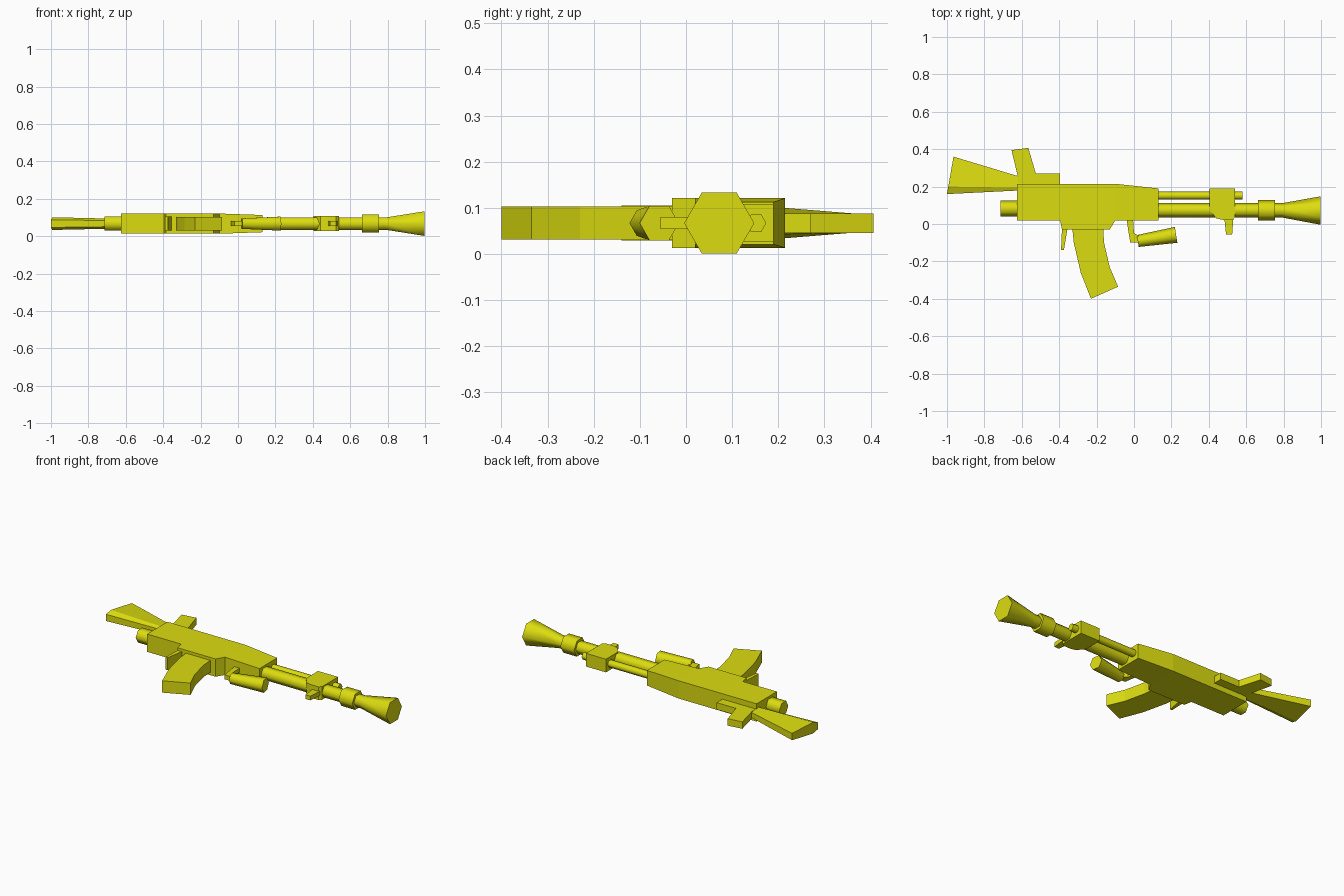
import bpy, bmesh, math
from mathutils import Vector

if "Cube" in bpy.data.objects:
    bpy.data.objects.remove(bpy.data.objects["Cube"])

ZC = 0.067  # height of the mid plane

yellow = bpy.data.materials.new("yellow")
yellow.diffuse_color = (0.72, 0.72, 0.005, 1)
yellow.use_nodes = True
yellow.node_tree.nodes["Principled BSDF"].inputs["Base Color"].default_value = yellow.diffuse_color


def finish(name, bm, smooth=False):
    bmesh.ops.recalc_face_normals(bm, faces=bm.faces)
    me = bpy.data.meshes.new(name)
    bm.to_mesh(me)
    bm.free()
    me.materials.append(yellow)
    ob = bpy.data.objects.new(name, me)
    bpy.context.collection.objects.link(ob)
    if smooth:
        bpy.ops.object.select_all(action='DESELECT')
        ob.select_set(True)
        bpy.context.view_layer.objects.active = ob
        bpy.ops.object.shade_smooth_by_angle(angle=math.radians(65))
    return ob


def loft(name, rings, smooth=False):
    """Skin a row of equal-length point rings and cap both ends."""
    bm = bmesh.new()
    rows = [[bm.verts.new(p) for p in ring] for ring in rings]
    n = len(rows[0])
    for a, b in zip(rows, rows[1:]):
        for i in range(n):
            j = (i + 1) % n
            bm.faces.new((a[i], a[j], b[j], b[i]))
    bm.faces.new(rows[0])
    bm.faces.new(rows[-1])
    return finish(name, bm, smooth)


def plate(name, pts, half):
    """Side profile in x, y thickened evenly about the mid plane.
    half is a number or a function of x."""
    h = half if callable(half) else (lambda x: half)
    return loft(name, [[(x, y, ZC + s * h(x)) for x, y in pts] for s in (-1, 1)])


def tube(name, stations, sides=6):
    """Six-sided tube through (x, y, radius) stations."""
    d = Vector(stations[-1][:2]) - Vector(stations[0][:2])
    d.normalize()
    rings = []
    for x, y, r in stations:
        ring = []
        for i in range(sides):
            a = 2 * math.pi * i / sides
            c, s = r * math.cos(a), r * math.sin(a)
            ring.append((x - d.y * c, y + d.x * c, ZC + s))
        rings.append(ring)
    return loft(name, rings, True)


# receiver: full-width rear with magazine well, tapered front
plate("receiver", [(-0.625, 0.215), (-0.10, 0.215), (-0.10, 0.02), (-0.13, -0.03),
                   (-0.385, -0.03), (-0.395, 0.02), (-0.625, 0.02)], 0.054)
plate("receiver_front", [(-0.10, 0.215), (0.13, 0.19), (0.13, 0.02), (-0.10, 0.02)],
      lambda x: 0.054 if x < 0 else 0.046)

# barrel with flared muzzle, collar, gas tube and rear tube
tube("barrel", [(0.10, 0.073, 0.038), (0.79, 0.073, 0.038), (0.998, 0.072, 0.076)])
tube("muzzle_collar", [(0.663, 0.073, 0.055), (0.755, 0.073, 0.055)])
tube("gas_tube", [(0.10, 0.152, 0.022), (0.58, 0.152, 0.022)])
tube("rear_tube", [(-0.715, 0.082, 0.043), (-0.60, 0.082, 0.043)])

# front sight block and post
plate("sight_block", [(0.405, 0.19), (0.54, 0.19), (0.54, 0.035), (0.525, 0.022),
                      (0.475, 0.022), (0.44, 0.03), (0.405, 0.075)], 0.040)
plate("sight_post", [(0.482, 0.04), (0.532, 0.04), (0.525, -0.055), (0.492, -0.055)], 0.013)

# shoulder stock, wider along one edge
section = [(0, 0.6), (0.2, 1), (1, 0.62), (1, -0.62), (0.2, -1), (0, -0.6)]
rings = []
for p, q, half in (((-1, 0.16), (-0.965, 0.36), 0.034), ((-0.60, 0.18), (-0.60, 0.25), 0.025)):
    p, q = Vector(p), Vector(q)
    rings.append([(*p.lerp(q, t), ZC + w * half) for t, w in section])
loft("stock", rings)

# pistol grip with guard
plate("grip", [(-0.655, 0.395), (-0.565, 0.407), (-0.525, 0.27), (-0.395, 0.27),
               (-0.395, 0.20), (-0.62, 0.20), (-0.62, 0.25)], 0.021)

# curved magazine and release lever
plate("magazine", [(-0.33, -0.02), (-0.322, -0.10), (-0.285, -0.26), (-0.23, -0.40),
                   (-0.085, -0.335), (-0.13, -0.23), (-0.16, -0.10), (-0.165, -0.02)], 0.036)
plate("release_lever", [(-0.385, -0.02), (-0.355, -0.02), (-0.375, -0.14), (-0.39, -0.14)], 0.038)

# side handle on a thin bracket
plate("handle_bracket", [(-0.04, 0.03), (-0.005, 0.03), (0.0, -0.05), (0.03, -0.065),
                         (0.03, -0.10), (-0.02, -0.10), (-0.03, -0.04)], 0.013)
tube("side_handle", [(0.02, -0.091, 0.032), (0.225, -0.058, 0.043)])
